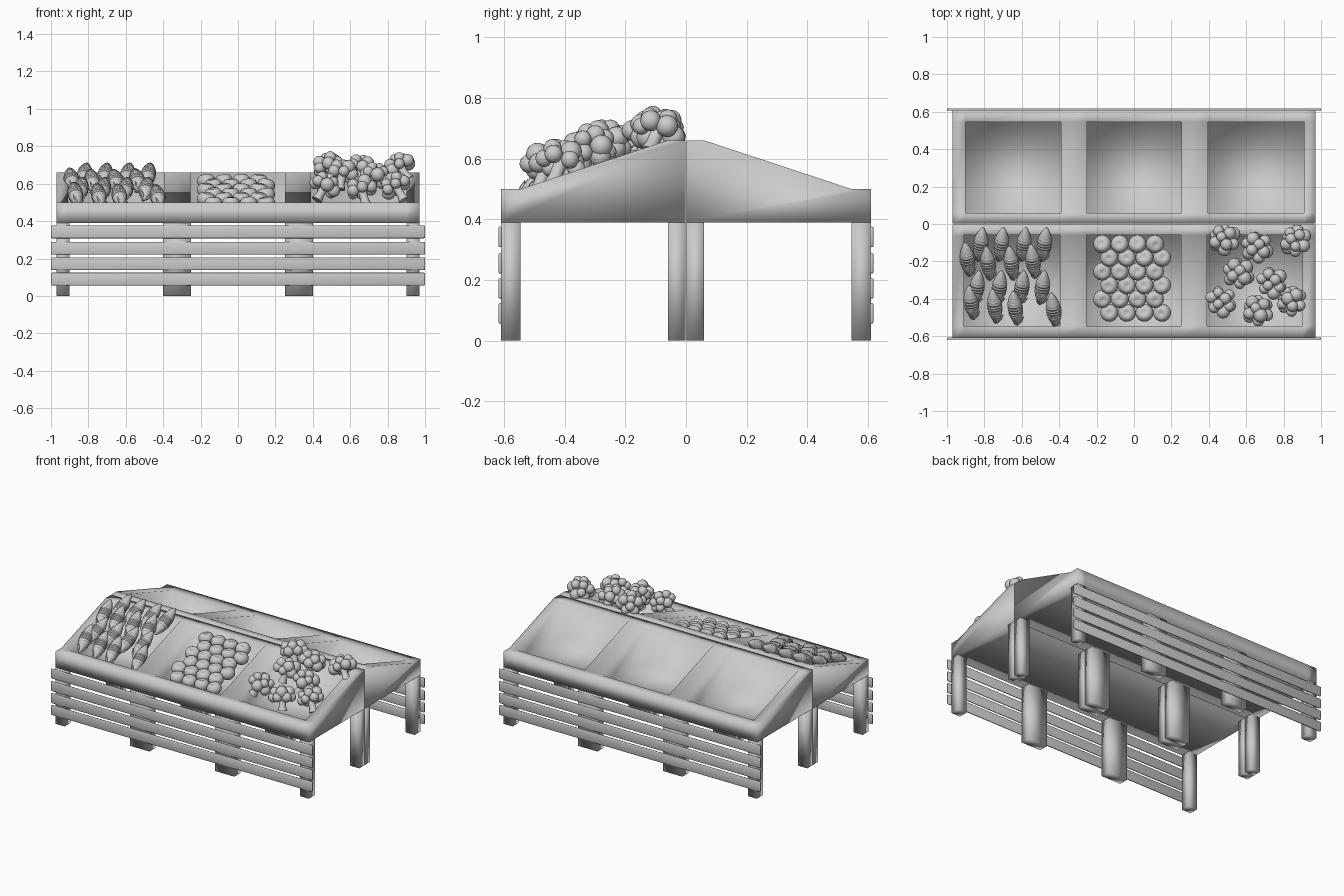
import bpy, bmesh, random
from math import sin, cos, pi, radians
from mathutils import Matrix, Vector

random.seed(4)
if "Cube" in bpy.data.objects:
    bpy.data.objects.remove(bpy.data.objects["Cube"], do_unlink=True)

grey = bpy.data.materials.new("plain_grey")
grey.use_nodes = True
grey.diffuse_color = (0.6, 0.6, 0.6, 1)
grey.node_tree.nodes["Principled BSDF"].inputs["Base Color"].default_value = (0.6, 0.6, 0.6, 1)


def finish(name, bm, angle=180):
    """Turn a bmesh into a shaded object."""
    bmesh.ops.recalc_face_normals(bm, faces=bm.faces)
    mesh = bpy.data.meshes.new(name)
    bm.to_mesh(mesh)
    bm.free()
    ob = bpy.data.objects.new(name, mesh)
    bpy.context.collection.objects.link(ob)
    mesh.materials.append(grey)
    bpy.ops.object.select_all(action='DESELECT')
    ob.select_set(True)
    bpy.context.view_layer.objects.active = ob
    bpy.ops.object.shade_smooth_by_angle(angle=radians(angle))
    return ob


def add_box(bm, x, y, z):
    """Add a box given its three (low, high) ranges."""
    size = [b - a for a, b in (x, y, z)]
    mid = [(a + b) / 2 for a, b in (x, y, z)]
    bmesh.ops.create_cube(bm, size=1, matrix=Matrix.Translation(mid) @ Matrix.Diagonal((*size, 1)))


def slope(y):
    """Height of the sloping table top."""
    return 0.5 + 0.16 * min(1, max(0, (0.545 - abs(y)) / 0.485))


STOPS = [-0.97, -0.91, -0.395, -0.255, 0.25, 0.39, 0.9, 0.97]
LEGS = [(-0.97, -0.9), (-0.4, -0.25), (0.25, 0.4), (0.9, 0.97)]
PROFILE = [(-0.61, 0.39), (-0.61, 0.5), (-0.545, 0.5), (-0.06, 0.66), (-0.002, 0.66), (-0.002, 0.39)]


def tray(name, turn):
    """Sloping half of the stand, with three bins sunk into it."""
    bm = bmesh.new()
    rings = [[bm.verts.new((x, y, z)) for y, z in PROFILE] for x in STOPS]
    tops = []
    for n, (a, b) in enumerate(zip(rings, rings[1:])):
        for i in range(len(PROFILE)):
            j = (i + 1) % len(PROFILE)
            face = bm.faces.new((a[i], a[j], b[j], b[i]))
            if i == 2 and n % 2:
                tops.append(face)
    bm.faces.new(rings[0])
    bm.faces.new(rings[-1][::-1])
    for floor in bmesh.ops.extrude_discrete_faces(bm, faces=tops)["faces"]:
        for v in floor.verts:
            v.co.z = 0.397
    finish(name, bm).rotation_euler.z = turn


def frame(side, turn):
    """Legs and slats of one half."""
    bm = bmesh.new()
    for span in LEGS:
        add_box(bm, span, (-0.61, -0.545), (0, 0.392))
        add_box(bm, span, (-0.06, -0.002), (0, 0.392))
    finish(side + "_legs", bm).rotation_euler.z = turn
    bm = bmesh.new()
    for z in (0.09, 0.172, 0.255, 0.342):
        add_box(bm, (-1, 1), (-0.618, -0.606), (z - 0.034, z + 0.034))
    slats = finish(side + "_slats", bm)
    slats.rotation_euler.z = turn
    mod = slats.modifiers.new("soft_edges", 'BEVEL')
    mod.width, mod.segments = 0.005, 2


for side, turn in (("front", 0), ("back", pi)):
    tray(side + "_tray", turn)
    frame(side, turn)


def add_lathe(bm, profile, sides, matrix):
    """Spin (radius, height) points around local z."""
    rings = [[bm.verts.new(matrix @ Vector((r * cos(2 * pi * i / sides), r * sin(2 * pi * i / sides), h)))
              for i in range(sides)] for r, h in profile]
    for a, b in zip(rings, rings[1:]):
        for i in range(sides):
            j = (i + 1) % sides
            bm.faces.new((a[i], a[j], b[j], b[i]))
    bm.faces.new(rings[0][::-1])
    bm.faces.new(rings[-1])


# corn cobs: ridged spindles with small husk leaves at the lower end
cob = []
for i in range(29):
    t = i / 28
    cob.append((0.004 + 0.038 * sin(pi * t) ** 0.8 * (1 if i % 2 else 0.92), 0.22 * (t - 0.5)))
husk = [(0.002, -0.015), (0.009, 0.008), (0.008, 0.022), (0.001, 0.045)]
spots = [(-0.82, -0.11), (-0.71, -0.11), (-0.59, -0.11), (-0.48, -0.11),
         (-0.89, -0.19), (-0.78, -0.21), (-0.655, -0.21), (-0.54, -0.2),
         (-0.84, -0.34), (-0.72, -0.34), (-0.6, -0.34), (-0.49, -0.34),
         (-0.87, -0.42), (-0.745, -0.44), (-0.635, -0.45), (-0.43, -0.46)]
bm = bmesh.new()
for n, (x, y) in enumerate(spots):
    yaw = radians(-8 if n % 8 < 4 else 8)
    place = (Matrix.Translation((x, y, slope(y) + 0.005)) @ Matrix.Rotation(yaw, 4, 'Z')
             @ Matrix.Rotation(radians(-57), 4, 'X'))
    add_lathe(bm, cob, 12, place)
    for turn in (0, 2 * pi / 3, 4 * pi / 3):
        leaf = (Matrix.Translation((0, 0, -0.095)) @ Matrix.Rotation(turn, 4, 'Z')
                @ Matrix.Translation((0.012, 0, 0)) @ Matrix.Rotation(radians(38), 4, 'Y'))
        add_lathe(bm, husk, 6, place @ leaf)
finish("corn_cobs", bm, 35)

# round fruit: staggered rows of dimpled balls
fruit = []
for i in range(13):
    a = pi * i / 12
    dimple = 0.014 * max(0, cos(a)) ** 12
    fruit.append((0.0015 + 0.047 * sin(a), 0.042 * cos(a) - dimple))
bm = bmesh.new()
for row in range(6):
    y = -0.107 - 0.0735 * row
    for col in range(4):
        x = -0.17 + 0.094 * col + 0.038 * (row % 2)
        tilt = Matrix.Rotation(random.uniform(-0.2, 0.2), 4, 'X') @ Matrix.Rotation(random.uniform(-0.2, 0.2), 4, 'Y')
        add_lathe(bm, fruit, 16, Matrix.Translation((x, y, slope(y) - 0.03)) @ tilt)
finish("round_fruit", bm, 70)

# broccoli: clusters of florets on tapered stalks
stalk = [(0.03, -0.1), (0.022, -0.07), (0.022, -0.03), (0.034, 0.01)]
heads = [(0.48, -0.08, -20), (0.66, -0.12, 15), (0.86, -0.09, -35), (0.56, -0.26, 10),
         (0.74, -0.31, 25), (0.47, -0.41, 30), (0.66, -0.46, -15), (0.84, -0.41, -30)]
florets, stalks = bmesh.new(), bmesh.new()
for x, y, lean in heads:
    lift_off = 0.07 if -0.35 < y < -0.2 else 0.05
    place = (Matrix.Translation((x, y, slope(y) + lift_off)) @ Matrix.Rotation(radians(lean), 4, 'Y')
             @ Matrix.Rotation(radians(-18), 4, 'X'))
    add_lathe(stalks, stalk, 10, place)
    for count, lift, spread in ((1, 0.036, 0), (4, 0.02, 0.046), (6, -0.014, 0.057)):
        for i in range(count):
            a = 2 * pi * i / count + lift * 30
            r = random.uniform(0.028, 0.038)
            at = place @ Matrix.Translation((spread * cos(a), spread * sin(a), lift))
            bmesh.ops.create_uvsphere(florets, u_segments=12, v_segments=8, radius=r, matrix=at)
finish("broccoli_florets", florets, 60)
finish("broccoli_stalks", stalks, 60)
